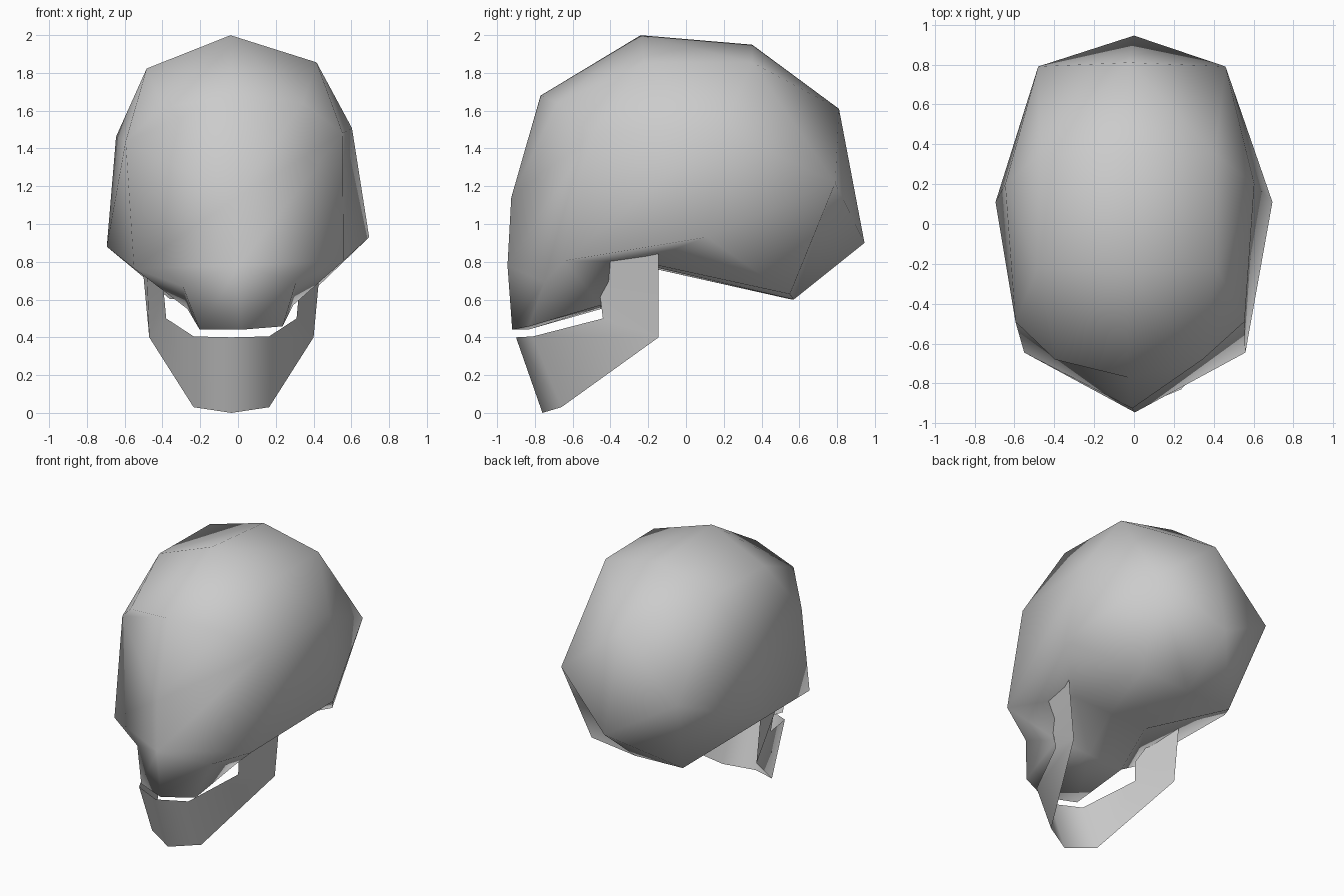
import bpy
import bmesh
from mathutils import Matrix, Vector

cube = bpy.data.objects.get("Cube")
if cube:
    bpy.data.objects.remove(cube, do_unlink=True)

bone = bpy.data.materials.new("bone_grey")
bone.use_nodes = True
bone.diffuse_color = (0.6, 0.6, 0.6, 1)
bone.node_tree.nodes["Principled BSDF"].inputs["Base Color"].default_value = (0.6, 0.6, 0.6, 1)


def mirrored_shell(name, points, faces, matrix):
    """Build a smooth sheet from one half; points at x = 0 are shared."""
    bm = bmesh.new()
    left, right = {}, {}
    for key, co in points.items():
        left[key] = right[key] = bm.verts.new(co)
        if co[0]:
            right[key] = bm.verts.new((-co[0], co[1], co[2]))
    for face in faces:
        keys = face.split()
        bm.faces.new([left[k] for k in keys])
        bm.faces.new([right[k] for k in reversed(keys)])
    bmesh.ops.recalc_face_normals(bm, faces=bm.faces)
    # the front of each part must face forward
    front = min(bm.faces, key=lambda f: f.calc_center_median().y)
    if front.normal.y > 0:
        bmesh.ops.reverse_faces(bm, faces=bm.faces)
    bm.transform(matrix)
    for f in bm.faces:
        f.smooth = True
    mesh = bpy.data.meshes.new(name)
    bm.to_mesh(mesh)
    bm.free()
    mesh.materials.append(bone)
    obj = bpy.data.objects.new(name, mesh)
    bpy.context.collection.objects.link(obj)
    return obj


# Cranium: midline profile plus side landmarks
skull = {
    "teeth": (0, -.92, .44), "nose": (0, -.945, .78), "brow": (0, -.925, 1.14),
    "forehead": (0, -.77, 1.68), "crown": (0, -.24, 2.0), "top": (0, .35, 1.95),
    "back": (0, .81, 1.61), "nape": (0, .945, .90), "base": (0, .57, .60),
    "base_front": (0, -.24, .79), "palate": (0, -.45, .56),
    "canine": (.22, -.83, .45), "molar": (.28, -.45, .56), "maxilla": (.30, -.75, .68),
    "cheek": (.555, -.645, .785), "ear": (.695, .11, .905), "rim": (.3, -.24, .79),
    "rear": (.37, .55, .615), "temple": (.575, -.49, 1.46), "side": (.625, .2, 1.485),
    "forehead_side": (.37, -.68, 1.63), "crown_side": (.45, -.22, 1.84),
    "top_side": (.44, .35, 1.84), "back_side": (.47, .79, 1.2),
}
skull_faces = [
    "teeth canine maxilla nose", "nose maxilla cheek", "nose cheek temple brow",
    "brow temple forehead_side forehead", "forehead forehead_side crown",
    "forehead_side crown_side crown", "forehead_side temple crown_side",
    "canine molar maxilla", "maxilla molar cheek", "cheek molar rim", "cheek rim ear",
    "cheek ear side temple", "temple side crown_side", "crown_side side top_side",
    "crown crown_side top_side top", "top top_side back", "top_side back_side back",
    "top_side side back_side", "side ear back_side", "ear rear back_side",
    "ear rim rear", "back_side rear base nape", "back back_side nape",
    "rear rim base_front base", "rim molar palate base_front", "molar canine teeth palate",
]
# slight sideways tilt of the head
pivot = Vector((0, 0, .9))
tilt = Matrix.Translation(pivot) @ Matrix.Rotation(-.036, 4, "Y") @ Matrix.Translation(-pivot)
mirrored_shell("cranium", skull, skull_faces, tilt)

# Lower jaw: a thin bent sheet
jaw = {
    "lip": (0, -.90, .40), "chin": (0, -.76, 0), "tooth": (.20, -.81, .405),
    "chin_side": (.20, -.66, .03), "gum": (.345, -.44, .50), "angle": (.435, -.145, .40),
    "ramus": (.36, -.46, .66), "ramus_front": (.45, -.42, .82), "hinge": (.48, -.145, .88),
}
jaw_faces = [
    "lip chin chin_side tooth", "tooth chin_side angle gum",
    "gum angle ramus", "ramus angle hinge ramus_front",
]
mirrored_shell("lower_jaw", jaw, jaw_faces, Matrix.Translation((-.035, 0, 0)))
